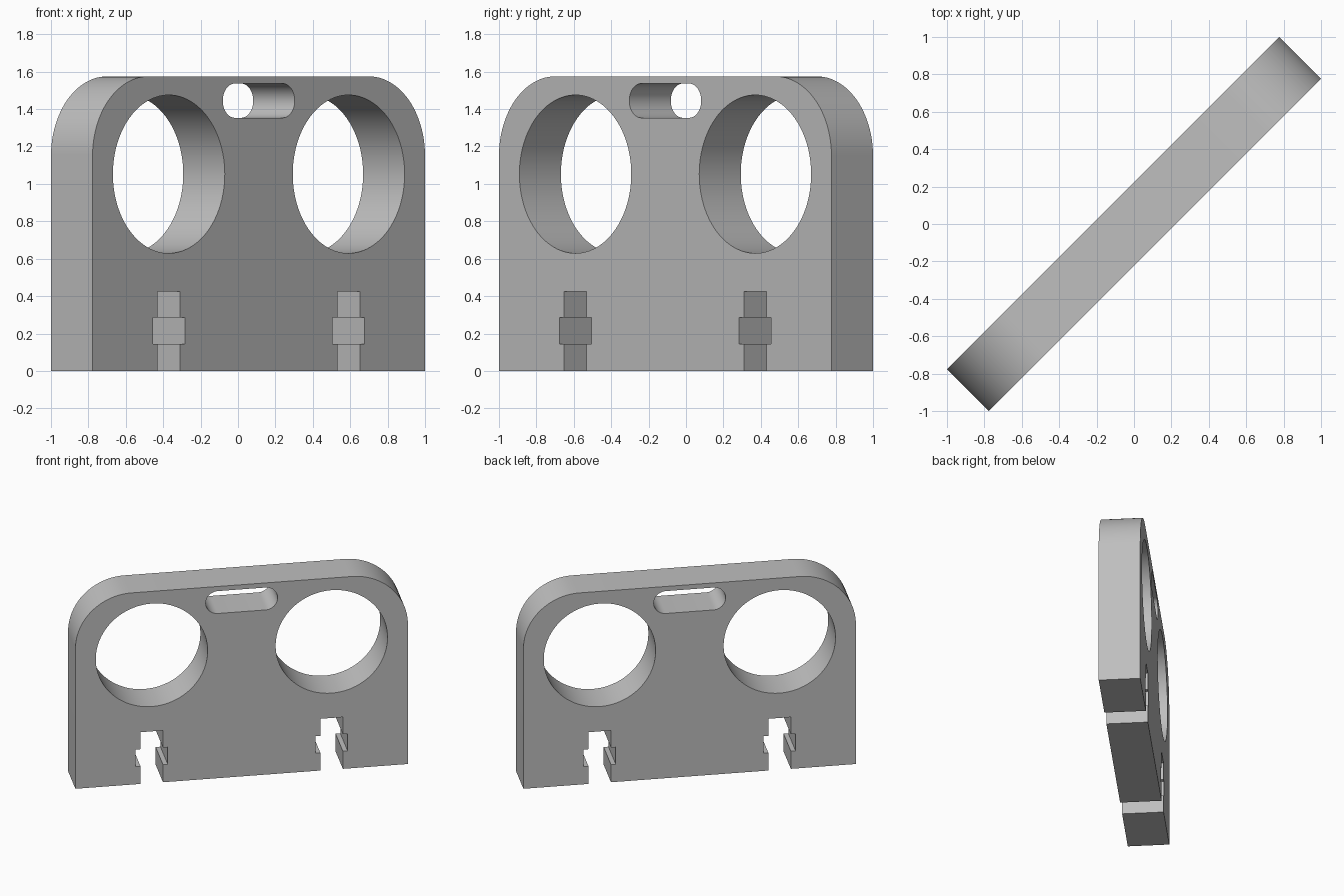
import bpy, bmesh
from math import pi, sin, cos, radians

cube = bpy.data.objects.get("Cube")
if cube:
    bpy.data.objects.remove(cube, do_unlink=True)

HALF_W, HALF_T, HEIGHT, CORNER = 1.257, 0.157, 1.575, 0.425
HOLE_X, HOLE_Z, HOLE_R = 0.68, 1.052, 0.423
SLOT_Z, SLOT_X, SLOT_R = 1.445, 0.18, 0.092


def arc(cx, cz, r, start, end, steps):
    return [(cx + r * cos(a), cz + r * sin(a))
            for a in (radians(start + (end - start) * i / steps) for i in range(steps + 1))]


def notch(cx):
    """Cross-shaped notch open at the bottom edge, running left to right."""
    side = [(0.085, 0), (0.085, 0.145), (0.121, 0.145),
            (0.121, 0.285), (0.085, 0.285), (0.085, 0.425)]
    return [(cx - x, z) for x, z in side] + [(cx + x, z) for x, z in reversed(side)]


# Plate outline with rounded upper corners and two notches
outline = [(-HALF_W, 0)] + notch(-HOLE_X) + notch(HOLE_X) + [(HALF_W, 0)]
outline += arc(HALF_W - CORNER, HEIGHT - CORNER, CORNER, 0, 90, 24)
outline += arc(CORNER - HALF_W, HEIGHT - CORNER, CORNER, 90, 180, 24)

# Two round openings and the handle slot
holes = [arc(s * HOLE_X, HOLE_Z, HOLE_R, 0, 360, 96)[:-1] for s in (-1, 1)]
holes.append(arc(SLOT_X, SLOT_Z, SLOT_R, -90, 90, 24) + arc(-SLOT_X, SLOT_Z, SLOT_R, 90, 270, 24))

# Filled and extruded profile
curve = bpy.data.curves.new("plate_profile", "CURVE")
curve.dimensions = "2D"
curve.fill_mode = "BOTH"
curve.extrude = HALF_T
for loop in [outline] + holes:
    spline = curve.splines.new("POLY")
    spline.points.add(len(loop) - 1)
    for point, (x, z) in zip(spline.points, loop):
        point.co = (x, z, 0, 1)
    spline.use_cyclic_u = True

plate = bpy.data.objects.new("holder_plate", curve)
bpy.context.collection.objects.link(plate)
bpy.ops.object.select_all(action="DESELECT")
plate.select_set(True)
bpy.context.view_layer.objects.active = plate
bpy.ops.object.convert(target="MESH")
plate = bpy.context.object
plate.name = "holder_plate"

# Weld the caps to the walls
bm = bmesh.new()
bm.from_mesh(plate.data)
bmesh.ops.remove_doubles(bm, verts=bm.verts, dist=0.0005)
bmesh.ops.recalc_face_normals(bm, faces=bm.faces)
bm.to_mesh(plate.data)
bm.free()

# Stand the plate up, turned diagonally
plate.rotation_euler = (pi / 2, 0, pi / 4)
bpy.ops.object.shade_smooth_by_angle(angle=radians(30))

# Light grey finish
grey = bpy.data.materials.new("light_grey")
grey.use_nodes = True
colour = (0.52, 0.52, 0.52, 1)
grey.diffuse_color = colour
grey.node_tree.nodes["Principled BSDF"].inputs["Base Color"].default_value = colour
plate.data.materials.clear()
plate.data.materials.append(grey)
